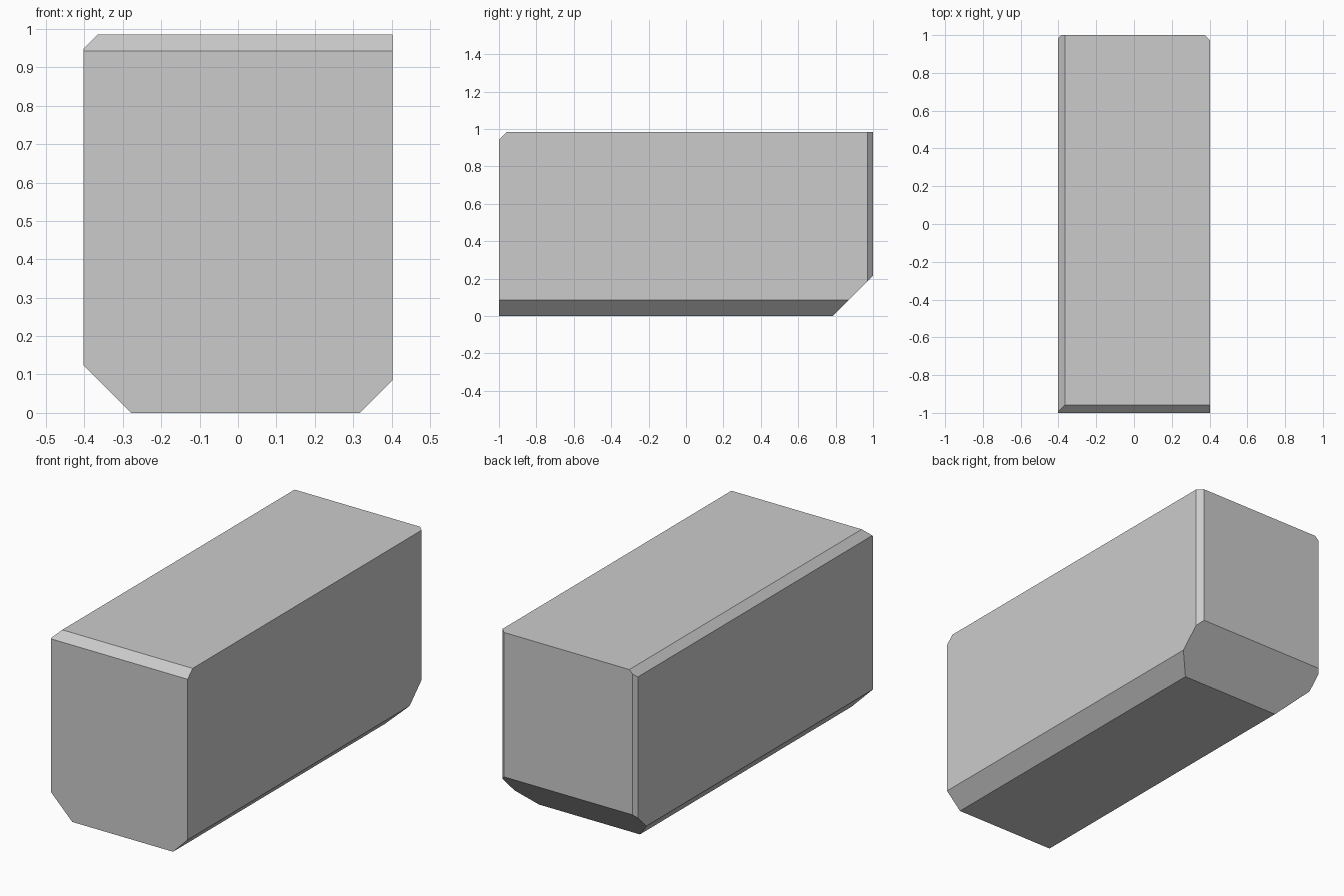
import bpy, bmesh
from mathutils import Vector

if "Cube" in bpy.data.objects:
    bpy.data.objects.remove(bpy.data.objects["Cube"])

HX, HY, H = 0.403, 1.0, 0.985

# Plain block standing on the ground
bm = bmesh.new()
bmesh.ops.create_cube(bm, size=1)
for v in bm.verts:
    v.co = Vector((v.co.x * 2 * HX, v.co.y * 2 * HY, (v.co.z + 0.5) * H))


def chamfer(direction, size):
    """Slice off one edge at 45 degrees and cap the cut."""
    n = Vector(direction)
    corner = Vector((n.x * HX, n.y * HY, H if n.z > 0 else 0))
    n.normalize()
    point = corner - n * (size / 2 ** 0.5)
    bmesh.ops.bisect_plane(bm, geom=bm.verts[:] + bm.edges[:] + bm.faces[:],
                           plane_co=point, plane_no=n, clear_outer=True)
    rim = [e for e in bm.edges if e.is_boundary]
    bmesh.ops.contextual_create(bm, geom=rim)


# Uneven chamfers: direction of each edge, and its cut width
for direction, size in [
    ((0, -1, 1), 0.042),    # top front
    ((-1, 0, 1), 0.037),    # top left
    ((-1, 0, -1), 0.125),   # bottom left
    ((1, 0, -1), 0.086),    # bottom right
    ((0, 1, -1), 0.215),    # bottom back
    ((1, 1, 0), 0.029),     # back right upright
    ((-1, 1, 0), 0.018),    # back left upright
]:
    chamfer(direction, size)

bmesh.ops.recalc_face_normals(bm, faces=bm.faces[:])
mesh = bpy.data.meshes.new("chamfered_block")
bm.to_mesh(mesh)
bm.free()
block = bpy.data.objects.new("chamfered_block", mesh)
bpy.context.collection.objects.link(block)
